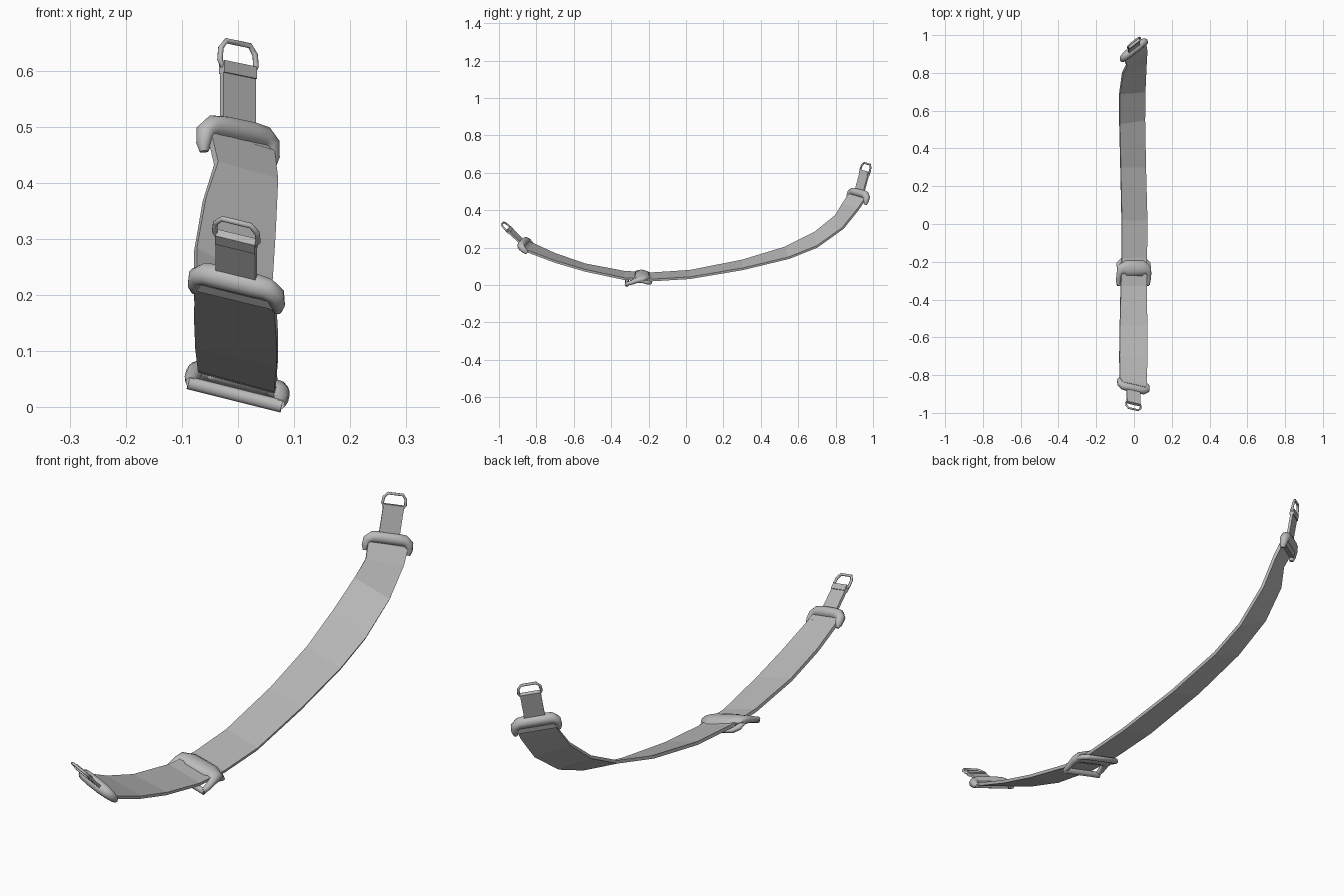
import bpy, bmesh, math
from mathutils import Vector, Matrix

cube = bpy.data.objects.get("Cube")
if cube:
    bpy.data.objects.remove(cube, do_unlink=True)

grey = bpy.data.materials.new("plain grey")
grey.use_nodes = True
grey.diffuse_color = (0.5, 0.5, 0.5, 1)
grey.node_tree.nodes["Principled BSDF"].inputs["Base Color"].default_value = (0.5, 0.5, 0.5, 1)


def finish(name, bm, smooth=False):
    bmesh.ops.recalc_face_normals(bm, faces=bm.faces)
    mesh = bpy.data.meshes.new(name)
    bm.to_mesh(mesh)
    bm.free()
    mesh.materials.append(grey)
    obj = bpy.data.objects.new(name, mesh)
    bpy.context.collection.objects.link(obj)
    if smooth:
        bpy.ops.object.select_all(action='DESELECT')
        obj.select_set(True)
        bpy.context.view_layer.objects.active = obj
        bpy.ops.object.shade_smooth_by_angle(angle=math.radians(50))
    return obj


def frame(origin, across, along):
    """Local axes: x across the strap, y along it, z out of its face."""
    v = Vector(along).normalized()
    u = Vector(across)
    u = (u - v * u.dot(v)).normalized()
    return Matrix.Translation(origin) @ Matrix((u, v, u.cross(v))).transposed().to_4x4()


def loft(bm, rings, closed=False):
    loops = [[bm.verts.new(p) for p in ring] for ring in rings]
    count = len(loops[0])
    pairs = list(zip(loops, loops[1:]))
    if closed:
        pairs.append((loops[-1], loops[0]))
    for a, b in pairs:
        for i in range(count):
            j = (i + 1) % count
            bm.faces.new((a[i], a[j], b[j], b[i]))
    if not closed:
        bm.faces.new(loops[0])
        bm.faces.new(loops[-1])


def sweep(name, matrix, half, closed=False, sides=10):
    """Elliptical tube; each point is across, along, out, in-plane radius, thickness radius."""
    path = half + [(-p[0],) + p[1:] for p in reversed(half)]
    pts = [Vector(p[:3]) for p in path]
    n = len(pts)
    rings = []
    for i, p in enumerate(path):
        before = pts[(i - 1) % n] if closed or i else pts[i]
        after = pts[(i + 1) % n] if closed or i < n - 1 else pts[i]
        t = after - before
        side = Vector((t.y, -t.x, 0)).normalized()
        ring = []
        for k in range(sides):
            a = math.tau * k / sides
            ring.append(matrix @ (pts[i] + side * p[3] * math.cos(a)
                                  + Vector((0, 0, p[4] * math.sin(a)))))
        rings.append(ring)
    bm = bmesh.new()
    loft(bm, rings, closed)
    return finish(name, bm, True)


def slab(name, matrix, width, start, end, thick, out=0):
    bm = bmesh.new()
    bmesh.ops.create_cube(bm, size=1)
    local = Matrix.Translation((0, (start + end) / 2, out)) @ Matrix.Diagonal((width, end - start, thick, 1))
    bmesh.ops.transform(bm, matrix=matrix @ local, verts=bm.verts)
    return finish(name, bm)


# Main strap: right edge and left edge at each station
stations = [
    ((-.075, -.83, .225), (.066, -.86, .185)),
    ((-.077, -.70, .165), (.07, -.70, .125)),
    ((-.075, -.54, .11), (.07, -.54, .078)),
    ((-.07, -.33, .07), (.066, -.33, .033)),
    ((-.065, -.18, .062), (.068, -.18, .026)),
    ((-.065, .02, .075), (.07, .02, .038)),
    ((-.071, .30, .13), (.062, .30, .085)),
    ((-.076, .53, .2), (.057, .55, .145)),
    ((-.076, .69, .28), (.058, .70, .205)),
    ((-.06, .80, .37), (.064, .84, .305)),
    ((-.039, .84, .435), (.068, .92, .405)),
    ((-.052, .875, .49), (.062, .955, .455)),
]
mids = [(Vector(a) + Vector(b)) / 2 for a, b in stations]
rings = []
for i, (a, b) in enumerate(stations):
    a, b = Vector(a), Vector(b)
    t = mids[min(i + 1, len(mids) - 1)] - mids[max(i - 1, 0)]
    n = (b - a).cross(t).normalized() * .006
    rings.append([a + n, b + n, b - n, a - n])
bm = bmesh.new()
loft(bm, rings)
finish("main_strap", bm)

# End buckles, narrow tabs, hems and wire loops
buckle_half = [(-.077, -.03, 0, .008, .008), (-.078, -.015, 0, .013, .014),
               (-.074, .008, 0, .017, .018), (-.058, .019, 0, .021, .021),
               (-.03, .021, 0, .022, .023)]
loop_half = [(-.036, -.004, 0, .005, .005), (-.041, .006, 0, .005, .005),
             (-.039, .028, 0, .005, .005), (-.027, .043, 0, .005, .005)]
ends = {
    "front": ((-.003, -.855, .21), (.95, -.19, -.26), (0, -.72, .69), .13),
    "back": ((0, .92, .472), (.115, .085, -.035), (0, .26, .966), .14),
}
for label, (origin, across, along, reach) in ends.items():
    m = frame(origin, across, along)
    sweep(label + "_buckle", m, buckle_half)
    slab(label + "_strap_hem", m, .142, -.018, .006, .022)
    slab(label + "_tab", m, .074, .01, reach, .01)
    slab(label + "_tab_hem", m, .074, reach - .018, reach + .004, .017)
    sweep(label + "_wire_loop", m @ Matrix.Translation((0, reach, 0)), loop_half, True, 8)

# Sliding adjuster: arched bar with drooping prongs and a low rear bar
m = frame((0, -.235, .044), (.18, 0, -.045), (0, 1, 0))
slider_half = [(-.081, -.088, -.02, .01, .009), (-.082, -.06, -.012, .013, .012),
               (-.08, -.03, 0, .015, .015), (-.072, -.008, .004, .03, .018),
               (-.045, 0, .006, .042, .019)]
sweep("slider_arch", m, slider_half)
rear_half = [(-.08, -.01, 0, .012, .01), (-.08, .025, -.01, .014, .011),
             (-.066, .04, -.016, .014, .01)]
sweep("slider_rear_bar", m, rear_half)
front_half = [(-.086, -.082, -.022, .011, .012), (-.05, -.08, -.022, .01, .012)]
sweep("slider_front_bar", m, front_half)
